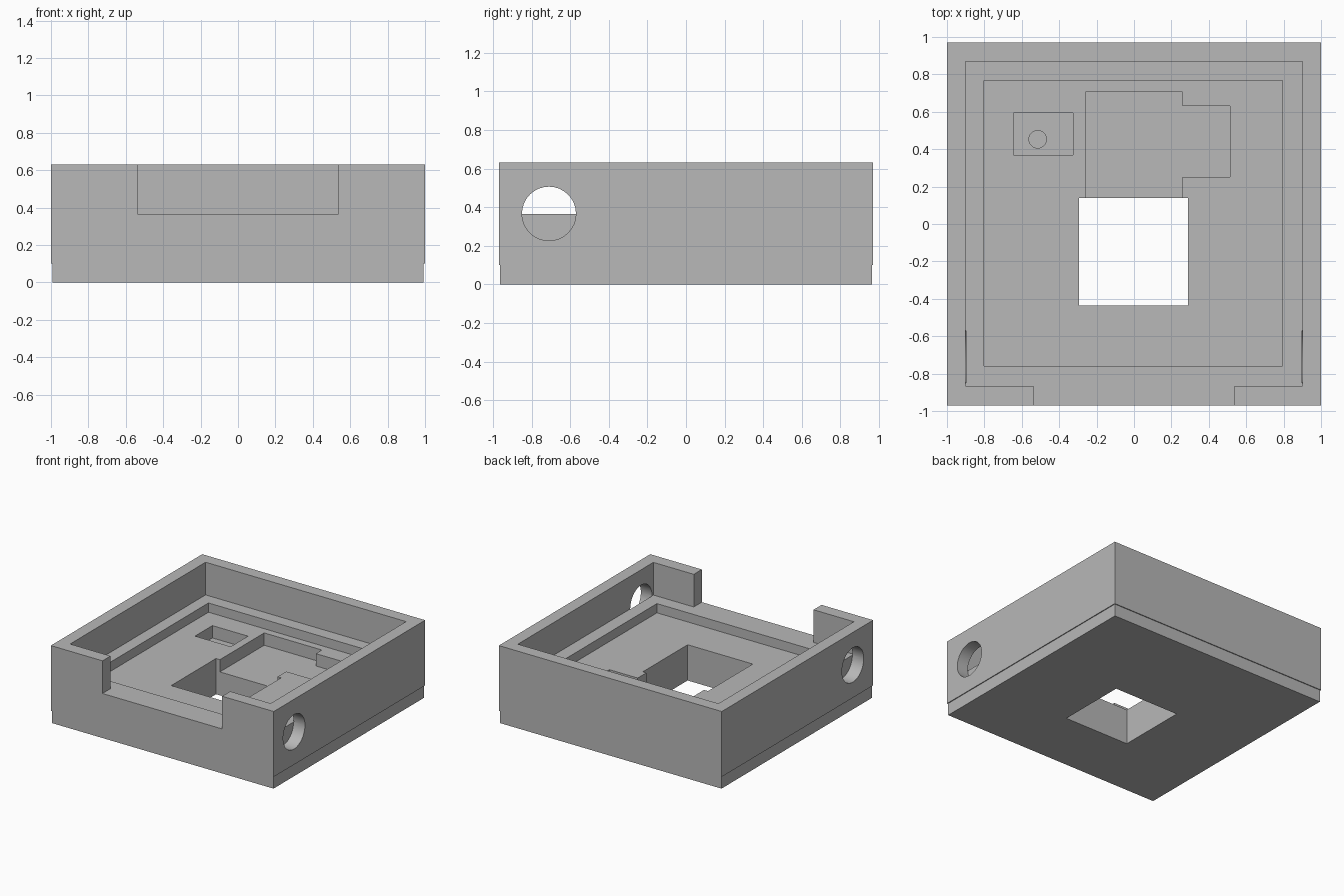
import bpy, bmesh, math
from mathutils import Matrix, Vector

cube = bpy.data.objects.get("Cube")
if cube:
    bpy.data.objects.remove(cube, do_unlink=True)

grey = bpy.data.materials.new("plain grey")
grey.use_nodes = True
colour = (0.48, 0.48, 0.48, 1)
grey.diffuse_color = colour
grey.node_tree.nodes["Principled BSDF"].inputs["Base Color"].default_value = colour

TOP, LEDGE, FLOOR, RECESS, SEAM = 0.63, 0.365, 0.29, 0.19, 0.10
ABOVE = 0.8  # cutters reach past the rim


def add_object(name, bm):
    bmesh.ops.recalc_face_normals(bm, faces=bm.faces)
    mesh = bpy.data.meshes.new(name)
    bm.to_mesh(mesh)
    bm.free()
    obj = bpy.data.objects.new(name, mesh)
    mesh.materials.append(grey)
    bpy.context.collection.objects.link(obj)
    return obj


def box(name, x, y, z):
    bm = bmesh.new()
    bmesh.ops.create_cube(bm, size=1)
    for v in bm.verts:
        v.co = Vector([(a + b) / 2 + c * (b - a) for c, (a, b) in zip(v.co, (x, y, z))])
    return add_object(name, bm)


def cylinder(name, centre, radius, depth, sides, along_x=False):
    bm = bmesh.new()
    turn = Matrix.Rotation(math.pi / 2 if along_x else 0, 4, 'Y')
    bmesh.ops.create_cone(bm, cap_ends=True, segments=sides, radius1=radius, radius2=radius,
                          depth=depth, matrix=Matrix.Translation(centre) @ turn)
    return add_object(name, bm)


# Solid block, with a slightly narrower base below the seam
bm = bmesh.new()
rings = []
for hx, hy, z in ((0.993, 0.963, 0), (0.993, 0.963, SEAM), (1, 0.97, SEAM), (1, 0.97, TOP)):
    rings.append([bm.verts.new((sx * hx, sy * hy, z))
                  for sx, sy in ((-1, -1), (1, -1), (1, 1), (-1, 1))])
for low, high in zip(rings, rings[1:]):
    for i in range(4):
        j = (i + 1) % 4
        bm.faces.new((low[i], low[j], high[j], high[i]))
bm.faces.new(rings[0][::-1])
bm.faces.new(rings[-1])
tray = add_object("enclosure_tray", bm)

cutters = [
    # Stepped cavity and front opening
    box("cavity_cutter", (-0.9, 0.9), (-0.867, 0.87), (LEDGE, ABOVE)),
    box("front_notch_cutter", (-0.537, 0.537), (-1.1, -0.8), (LEDGE, ABOVE)),
    box("floor_cutter", (-0.802, 0.793), (-0.76, 0.767), (FLOOR, ABOVE)),
    # Square window through the base
    box("window_cutter", (-0.295, 0.29), (-0.435, 0.14), (-0.1, ABOVE)),
    # Component recesses
    box("main_recess_cutter", (-0.26, 0.258), (0.1, 0.707), (RECESS, ABOVE)),
    box("side_recess_cutter", (0.2, 0.513), (0.25, 0.63), (RECESS, ABOVE)),
    box("small_recess_cutter", (-0.645, -0.325), (0.37, 0.593), (RECESS, ABOVE)),
    cylinder("pin_hole_cutter", (-0.515, 0.453, SEAM + 0.3), 0.047, 0.6, 24),
]
# Round ports in both side walls
for side in (-1, 1):
    cutters.append(cylinder("port_cutter", (side * 0.998, -0.71, 0.366), 0.14, 0.2, 32, True))

for cutter in cutters:
    cutter.hide_render = True
    mod = tray.modifiers.new(cutter.name, 'BOOLEAN')
    mod.operation = 'DIFFERENCE'
    mod.solver = 'EXACT'
    mod.object = cutter

# Bake the cuts and discard the cutters
bpy.context.view_layer.update()
evaluated = tray.evaluated_get(bpy.context.evaluated_depsgraph_get())
baked = bpy.data.meshes.new_from_object(evaluated)
tray.modifiers.clear()
tray.data = baked
baked.name = "enclosure_tray"
baked.materials.clear()
baked.materials.append(grey)
for cutter in cutters:
    bpy.data.objects.remove(cutter, do_unlink=True)

# Smooth the round holes, keep the edges sharp
bpy.ops.object.select_all(action='DESELECT')
tray.select_set(True)
bpy.context.view_layer.objects.active = tray
bpy.ops.object.shade_smooth_by_angle(angle=math.radians(30))
